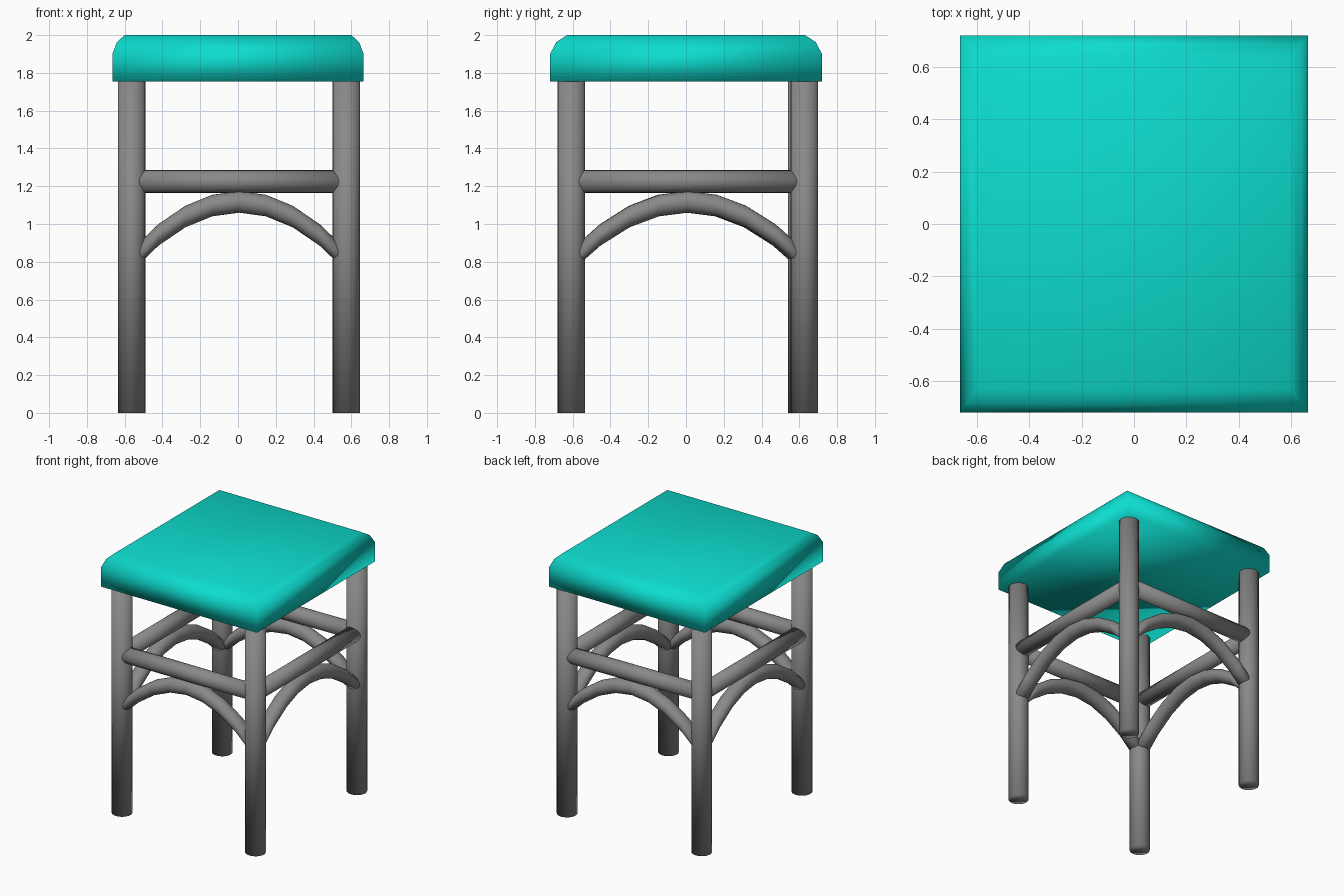
import bpy, bmesh, math
from mathutils import Vector

if "Cube" in bpy.data.objects:
    bpy.data.objects.remove(bpy.data.objects["Cube"])

LEG_R, RAIL_R, SEAT_Z = 0.0725, 0.06, 1.755
CORNERS = {
    "front_left": (-0.563, -0.607), "front_right": (0.574, -0.607),
    "back_right": (0.574, 0.627), "back_left": (-0.563, 0.612),
}


def material(name, color):
    mat = bpy.data.materials.new(name)
    mat.diffuse_color = (*color, 1)
    mat.use_nodes = True
    mat.node_tree.nodes["Principled BSDF"].inputs["Base Color"].default_value = mat.diffuse_color
    return mat


teal = material("teal", (0.004, 0.72, 0.62))
dark_grey = material("dark_grey", (0.25, 0.25, 0.25))


def mesh_object(name, bm, mat):
    """Finish a mesh as a fully smooth object."""
    bmesh.ops.recalc_face_normals(bm, faces=bm.faces)
    for face in bm.faces:
        face.smooth = True
    mesh = bpy.data.meshes.new(name)
    bm.to_mesh(mesh)
    bm.free()
    mesh.materials.append(mat)
    obj = bpy.data.objects.new(name, mesh)
    bpy.context.collection.objects.link(obj)
    return obj


def skin(bm, rings):
    """Bridge equal-sized closed rings and cap both ends."""
    rings = [[bm.verts.new(p) for p in ring] for ring in rings]
    n = len(rings[0])
    for a, b in zip(rings, rings[1:]):
        for i in range(n):
            j = (i + 1) % n
            bm.faces.new((a[i], a[j], b[j], b[i]))
    bm.faces.new(rings[0][::-1])
    bm.faces.new(rings[-1])


def tube(name, path, side, up, radius, sides=24):
    """Carry a circle in the side/up plane along the path."""
    angles = [2 * math.pi * k / sides for k in range(sides)]
    bm = bmesh.new()
    skin(bm, [[p + radius * (math.cos(a) * side + math.sin(a) * up) for a in angles]
              for p in path])
    return mesh_object(name, bm, dark_grey)


X, Y, Z = Vector((1, 0, 0)), Vector((0, 1, 0)), Vector((0, 0, 1))

# Cushioned seat: stacked rectangles with a rounded top edge
bm = bmesh.new()
layers = []
for inset, z in ((0, SEAT_Z), (0, 1.9), (0.37, 1.963), (1, 2.0)):
    x, y = 0.665 - 0.065 * inset, 0.72 - 0.09 * inset
    layers.append([(-x, -y, z), (x, -y, z), (x, y, z), (-x, y, z)])
skin(bm, layers)
mesh_object("seat", bm, teal)

# Four round legs
for name, (x, y) in CORNERS.items():
    foot = Vector((x, y, 0))
    tube(name + "_leg", [foot, foot + Z * (SEAT_Z + 0.02)], X, Y, LEG_R)

# Straight rail and bowed brace between each pair of neighbouring legs
points = list(CORNERS.values())
for i, label in enumerate(("front", "right", "back", "left")):
    a = Vector((*points[i], 0))
    b = Vector((*points[(i + 1) % 4], 0))
    side = (b - a).normalized().cross(Z)
    tube(label + "_rail", [a + Z * 1.225, b + Z * 1.225], side, Z, RAIL_R)
    arch = [a.lerp(b, k / 8) + Z * (1.117 - 0.31 * (k / 4 - 1) ** 2) for k in range(9)]
    tube(label + "_arch", arch, side, Z, 0.057)
